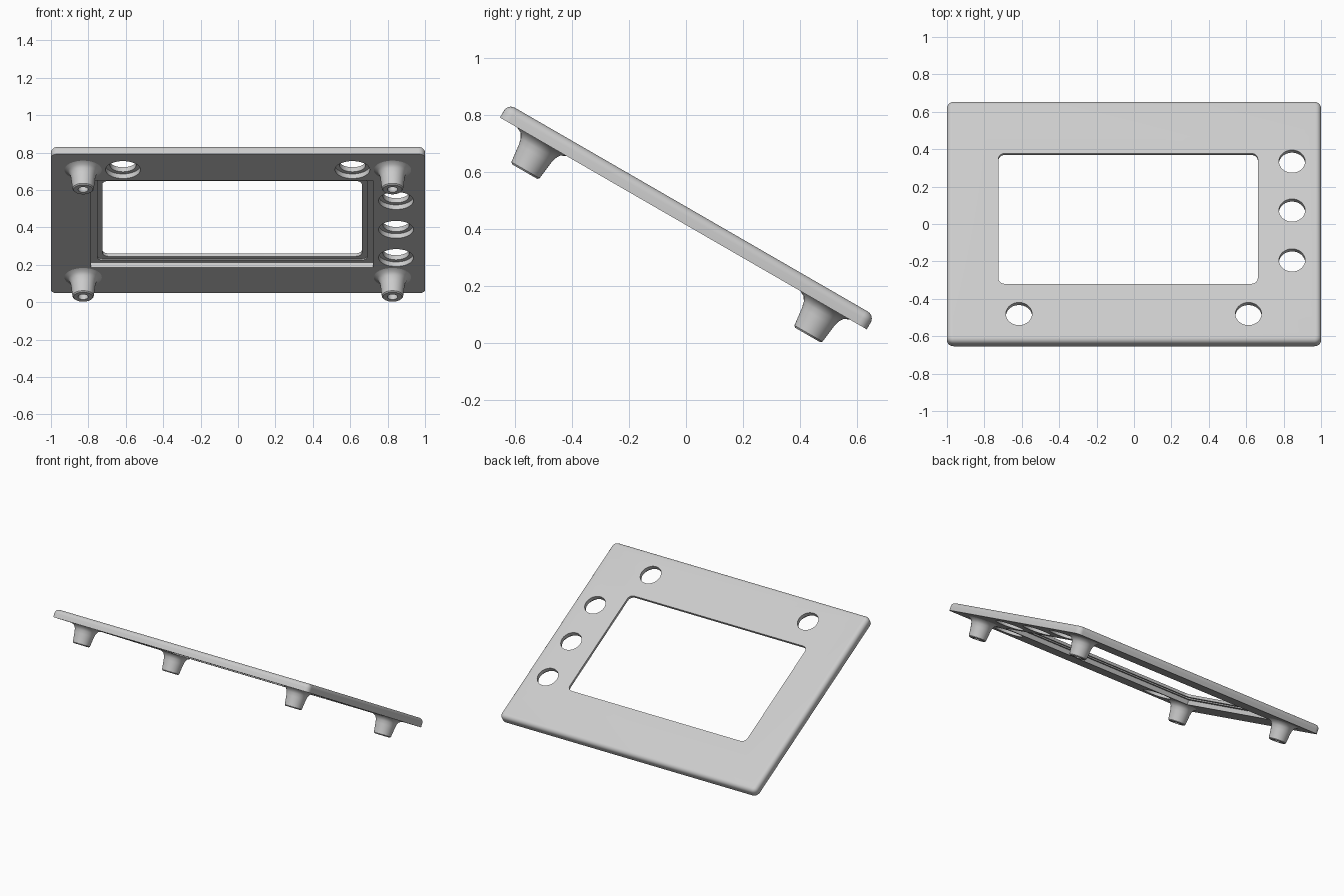
import bpy, bmesh, math
from mathutils import Matrix

cube = bpy.data.objects.get("Cube")
if cube:
    bpy.data.objects.remove(cube, do_unlink=True)

TILT = Matrix.Rotation(math.radians(-30), 4, 'X')   # panel slopes down to the back
BOTTOM, TOP = 0.359, 0.415                          # panel faces along its normal
MID_Y = -0.218

grey = bpy.data.materials.new("light grey")
grey.use_nodes = True
grey.diffuse_color = (0.6, 0.6, 0.6, 1)
grey.node_tree.nodes["Principled BSDF"].inputs["Base Color"].default_value = grey.diffuse_color


def make_object(name, bm):
    bmesh.ops.recalc_face_normals(bm, faces=bm.faces)
    mesh = bpy.data.meshes.new(name)
    bm.to_mesh(mesh)
    bm.free()
    obj = bpy.data.objects.new(name, mesh)
    bpy.context.collection.objects.link(obj)
    mesh.materials.append(grey)
    return obj


def add_box(bm, x0, x1, y0, y1, z0, z1, radius=0):
    """Box whose upright corners are rounded."""
    verts = bmesh.ops.create_cube(bm, size=1)["verts"]
    for v in verts:
        v.co.x = x1 if v.co.x > 0 else x0
        v.co.y = y1 if v.co.y > 0 else y0
        v.co.z = z1 if v.co.z > 0 else z0
    if radius:
        edges = {e for v in verts for e in v.link_edges
                 if abs(e.verts[0].co.z - e.verts[1].co.z) > 1e-4}
        bmesh.ops.bevel(bm, geom=list(edges), offset=radius, segments=6,
                        profile=0.5, affect='EDGES')


def add_disc(bm, x, y, radius, z0, z1):
    bmesh.ops.create_cone(bm, cap_ends=True, segments=48, radius1=radius, radius2=radius,
                          depth=z1 - z0, matrix=Matrix.Translation((x, y, (z0 + z1) / 2)))


def finish(obj):
    obj.data.transform(TILT)
    bpy.ops.object.select_all(action='DESELECT')
    obj.select_set(True)
    bpy.context.view_layer.objects.active = obj
    bpy.ops.object.shade_smooth_by_angle(angle=math.radians(35))


# Panel with rounded corners and a rounded upper rim
bm = bmesh.new()
add_box(bm, -1, 1, MID_Y - 0.744, MID_Y + 0.744, BOTTOM, TOP, 0.035)
rim = [e for e in bm.edges if all(v.co.z > TOP - 1e-4 for v in e.verts)]
bmesh.ops.bevel(bm, geom=rim, offset=0.028, segments=6, profile=0.5, affect='EDGES')
panel = make_object("panel", bm)

# Cutters: through openings, then the stepped recess and counterbores underneath
holes = [(-0.615, -0.794), (0.612, -0.794), (0.845, 0.147), (0.845, -0.155), (0.845, -0.463)]
through, recess, step = bmesh.new(), bmesh.new(), bmesh.new()
add_box(through, -0.725, 0.662, -0.609, 0.197, 0.3, 0.5, 0.035)
add_box(recess, -0.785, 0.722, -0.68, 0.251, 0.3, BOTTOM + 0.03)
add_box(step, -0.752, 0.69, -0.642, 0.224, 0.3, BOTTOM + 0.038, 0.03)
for x, y in holes:
    add_disc(through, x, y, 0.07, 0.3, 0.5)
    add_disc(recess, x, y, 0.093, 0.3, BOTTOM + 0.028)

bpy.context.view_layer.objects.active = panel
for name, bm in (("opening_cutter", through), ("recess_cutter", recess), ("step_cutter", step)):
    cutter = make_object(name, bm)
    cutter.hide_render = True
    mod = panel.modifiers.new(name, 'BOOLEAN')
    mod.operation = 'DIFFERENCE'
    mod.solver = 'EXACT'
    mod.object = cutter
    bpy.ops.object.modifier_apply(modifier=name)
    bpy.data.objects.remove(cutter, do_unlink=True)
finish(panel)

# Flared hollow standoffs, turned from one profile (radius, height)
profile = [(0, 0.33), (0.027, 0.33), (0.027, 0.238), (0.051, 0.238), (0.057, 0.244),
           (0.065, 0.31), (0.07, 0.332), (0.08, 0.349), (0.1, BOTTOM), (0.1, BOTTOM + 0.005)]
for side, x in (("right", -0.828), ("left", 0.826)):
    for end, y in (("front", MID_Y - 0.574), ("back", MID_Y + 0.574)):
        bm = bmesh.new()
        verts = [bm.verts.new((r, 0, z)) for r, z in profile]
        edges = [bm.edges.new(pair) for pair in zip(verts, verts[1:])]
        bmesh.ops.spin(bm, geom=verts + edges, cent=(0, 0, 0), axis=(0, 0, 1),
                       angle=math.tau, steps=40)
        bmesh.ops.remove_doubles(bm, verts=bm.verts, dist=1e-5)
        bmesh.ops.holes_fill(bm, edges=[e for e in bm.edges if e.is_boundary], sides=0)
        bmesh.ops.translate(bm, verts=bm.verts, vec=(x, y, 0))
        finish(make_object(f"{end}_{side}_standoff", bm))
